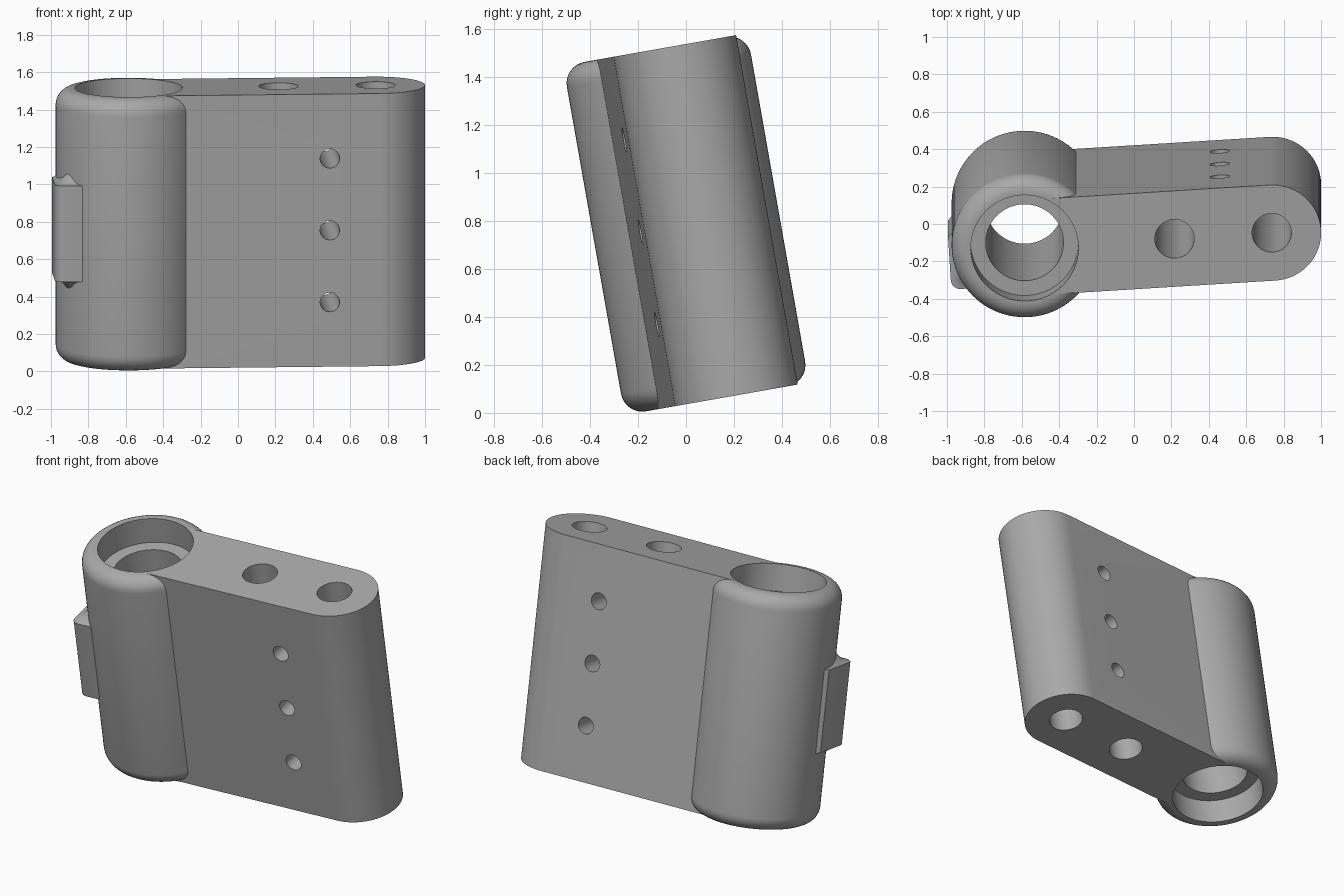
import bpy, bmesh, math
from mathutils import Matrix, Vector

if "Cube" in bpy.data.objects:
    bpy.data.objects.remove(bpy.data.objects["Cube"])

HALF = 0.74                      # half the height of the part
BOSS_R, PLATE_R, END = 0.39, 0.26, 1.328

grey = bpy.data.materials.new("plain grey")
grey.use_nodes = True
grey.diffuse_color = (0.4, 0.4, 0.4, 1)
grey.node_tree.nodes["Principled BSDF"].inputs["Base Color"].default_value = (0.4, 0.4, 0.4, 1)


def loft(name, rings):
    """Closed solid through a stack of equal-length point rings."""
    bm = bmesh.new()
    loops = [[bm.verts.new(p) for p in ring] for ring in rings]
    n = len(loops[0])
    for a, b in zip(loops, loops[1:]):
        for i in range(n):
            j = (i + 1) % n
            bm.faces.new((a[i], a[j], b[j], b[i]))
    bm.faces.new(loops[0][::-1])
    bm.faces.new(loops[-1])
    bmesh.ops.recalc_face_normals(bm, faces=bm.faces)
    me = bpy.data.meshes.new(name)
    bm.to_mesh(me)
    bm.free()
    me.materials.append(grey)
    ob = bpy.data.objects.new(name, me)
    bpy.context.collection.objects.link(ob)
    return ob


def turned(name, profile, x=0, sides=96):
    """Solid of revolution about the vertical through x; profile is (radius, z)."""
    turns = [math.tau * i / sides for i in range(sides)]
    return loft(name, [[(x + r * math.cos(a), r * math.sin(a), z) for a in turns]
                       for r, z in profile])


def combine(target, other, operation):
    mod = target.modifiers.new(operation.lower(), 'BOOLEAN')
    mod.operation, mod.solver, mod.object = operation, 'EXACT', other
    bpy.context.view_layer.objects.active = target
    bpy.ops.object.modifier_apply(modifier=mod.name)
    bpy.data.objects.remove(other)


# Round boss with rolled rims
fillet = 0.09
rim = [(BOSS_R - fillet + fillet * math.cos(a), HALF - fillet + fillet * math.sin(a))
       for a in [math.pi / 2 * i / 8 for i in range(9)]]
body = turned("hinge_bracket", [(r, -z) for r, z in reversed(rim)] + rim)

# Plate with a half-round end
arc = [math.pi * (i / 40 - 0.5) for i in range(41)]
outline = [(0, -PLATE_R)] + [(END + PLATE_R * math.cos(a), PLATE_R * math.sin(a))
                             for a in arc] + [(0, PLATE_R)]
plate = loft("plate", [[(x, y, z) for x, y in outline] for z in (-HALF, HALF)])
combine(body, plate, 'UNION')

# Corner pad that sweeps back into the boss at both ends
corner = [(-0.36 - 0.05 * math.sin(a), -0.235 - 0.05 * math.cos(a))
          for a in [math.pi / 2 * i / 6 for i in range(7)]]
section = [(-0.2, -0.285)] + corner + [(-0.41, 0.0), (-0.38, 0.03), (-0.2, 0.05)]
upper = []
for i in range(13):
    k = 1 - math.cos(math.pi / 2 * i / 12)
    upper.append((0.26 + 0.2 * k, 0.1 * math.sin(math.pi / 2 * i / 12)))
steps = [(-z, s) for z, s in reversed(upper)] + upper
pad = loft("corner_pad", [[(x + s, y + s, z) for x, y in section] for z, s in steps])
combine(body, pad, 'UNION')

# Stepped main bore
seat = HALF - 0.17
bore = [(0.2875, -1), (0.2875, -seat), (0.2075, -seat),
        (0.2075, seat), (0.2875, seat), (0.2875, 1)]
combine(body, turned("bore_cutter", bore), 'DIFFERENCE')

# Long holes down the plate
for x in (0.803, END - 0.004):
    combine(body, turned("long_hole_cutter", [(0.105, -1), (0.105, 1)], x, 64), 'DIFFERENCE')

# Cross holes through the plate
for z in (-0.39, 0, 0.39):
    pin = turned("cross_hole_cutter", [(0.052, -1), (0.052, 1)], 0, 48)
    pin.data.transform(Matrix.Translation((1.062, 0, z)) @ Matrix.Rotation(math.pi / 2, 4, 'X'))
    combine(body, pin, 'DIFFERENCE')

# Lean the whole part
body.data.transform(Matrix.Translation((-0.585, 0, 0.7875))
                    @ Matrix.Rotation(math.radians(10), 4, 'X')
                    @ Matrix.Rotation(math.radians(3.58), 4, 'Z'))
bpy.ops.object.select_all(action='DESELECT')
body.select_set(True)
bpy.context.view_layer.objects.active = body
bpy.ops.object.shade_smooth_by_angle(angle=math.radians(30))
